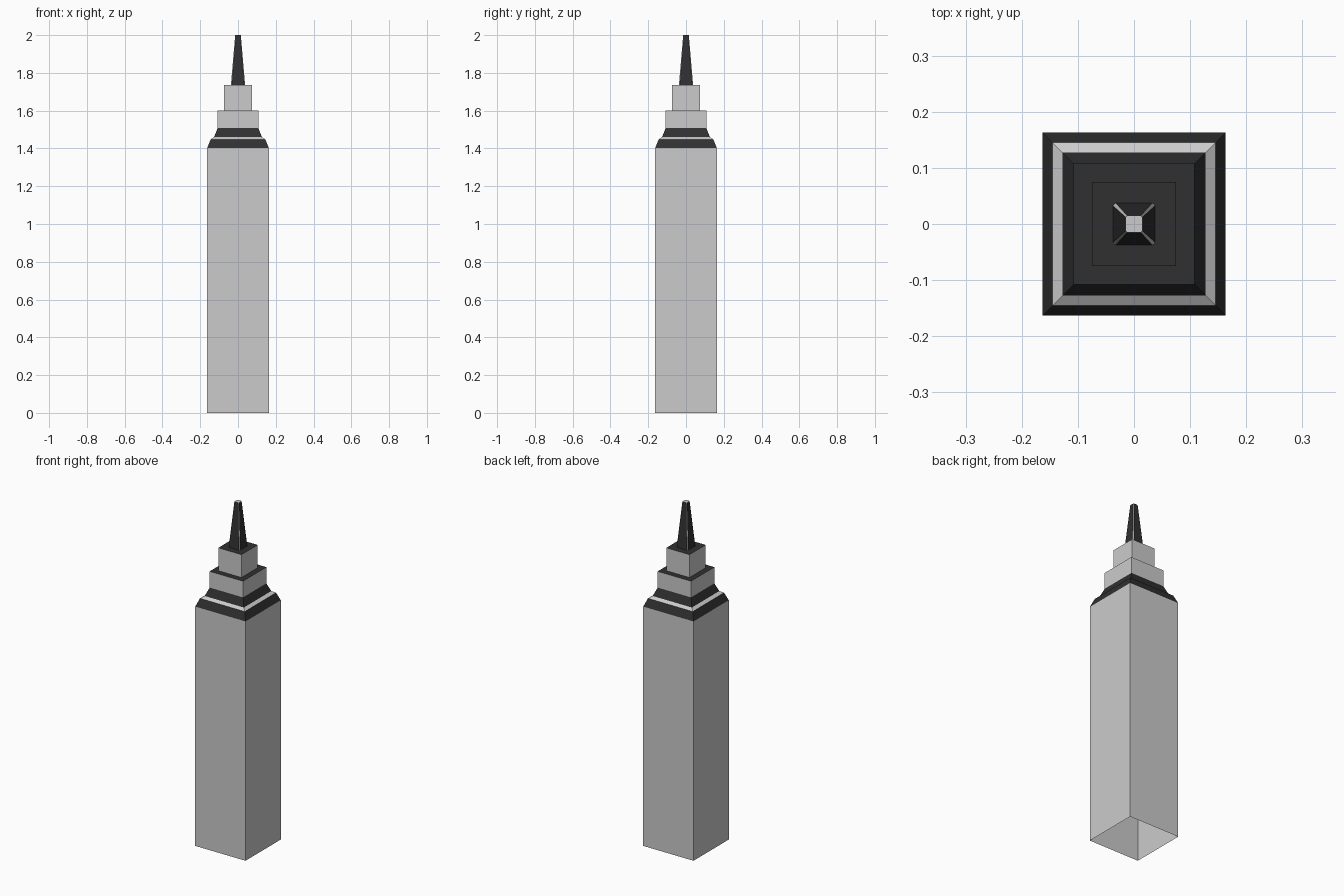
import bpy, bmesh

cube = bpy.data.objects.get("Cube")
if cube:
    bpy.data.objects.remove(cube, do_unlink=True)


def material(name, value):
    mat = bpy.data.materials.new(name)
    mat.use_nodes = True
    colour = (value, value, value, 1)
    mat.diffuse_color = colour
    mat.node_tree.nodes["Principled BSDF"].inputs["Base Color"].default_value = colour
    return mat


STONE = material("pale stone", 0.6)
ROOF = material("dark roof", 0.03)


def ring(bm, half, z, chamfer=0.0):
    """Square outline, or an octagon when its corners are chamfered."""
    points = []
    for sx, sy in ((1, 1), (-1, 1), (-1, -1), (1, -1)):
        if chamfer:
            pair = [(sx * half, sy * (half - chamfer)), (sx * (half - chamfer), sy * half)]
            points += pair if sx * sy > 0 else pair[::-1]
        else:
            points.append((sx * half, sy * half))
    return [bm.verts.new((x, y, z)) for x, y in points]


def loft(name, levels, bands, chamfer=None, cap=None):
    """Join outlines given as (half width, height); bands lists each strip's material."""
    bm = bmesh.new()
    cuts = chamfer or [0] * len(levels)
    rings = [ring(bm, h, z, c) for (h, z), c in zip(levels, cuts)]
    for low, high, index in zip(rings, rings[1:], bands):
        n = len(low)
        for i in range(n):
            j = (i + 1) % n
            face = bm.faces.new((low[i], low[j], high[j], high[i]))
            # corner strips of a chamfered part are pale
            face.material_index = 0 if chamfer and i % 2 == 0 else index
    if cap is not None:
        bm.faces.new(rings[-1]).material_index = cap
    mesh = bpy.data.meshes.new(name)
    bm.to_mesh(mesh)
    bm.free()
    mesh.materials.append(STONE)
    mesh.materials.append(ROOF)
    obj = bpy.data.objects.new(name, mesh)
    bpy.context.collection.objects.link(obj)
    return obj


# Main shaft, open underneath
loft("tower_shaft", [(0.163, 0), (0.163, 1.402)], [0])

# Sloping roof with a pale ledge between two dark slopes
loft("stepped_roof", [(0.163, 1.402), (0.145, 1.448), (0.127, 1.46), (0.108, 1.507)], [1, 0, 1])

# Two setback storeys with dark flat roofs
loft("lower_setback", [(0.108, 1.507), (0.108, 1.602), (0.075, 1.602)], [0, 1])
loft("upper_setback", [(0.075, 1.602), (0.075, 1.736), (0.036, 1.736)], [0, 1])

# Tapered spire with pale corner ridges and a pale tip
loft("spire", [(0.0375, 1.736), (0.015, 2.0)], [1], chamfer=[0.005, 0.003], cap=0)
